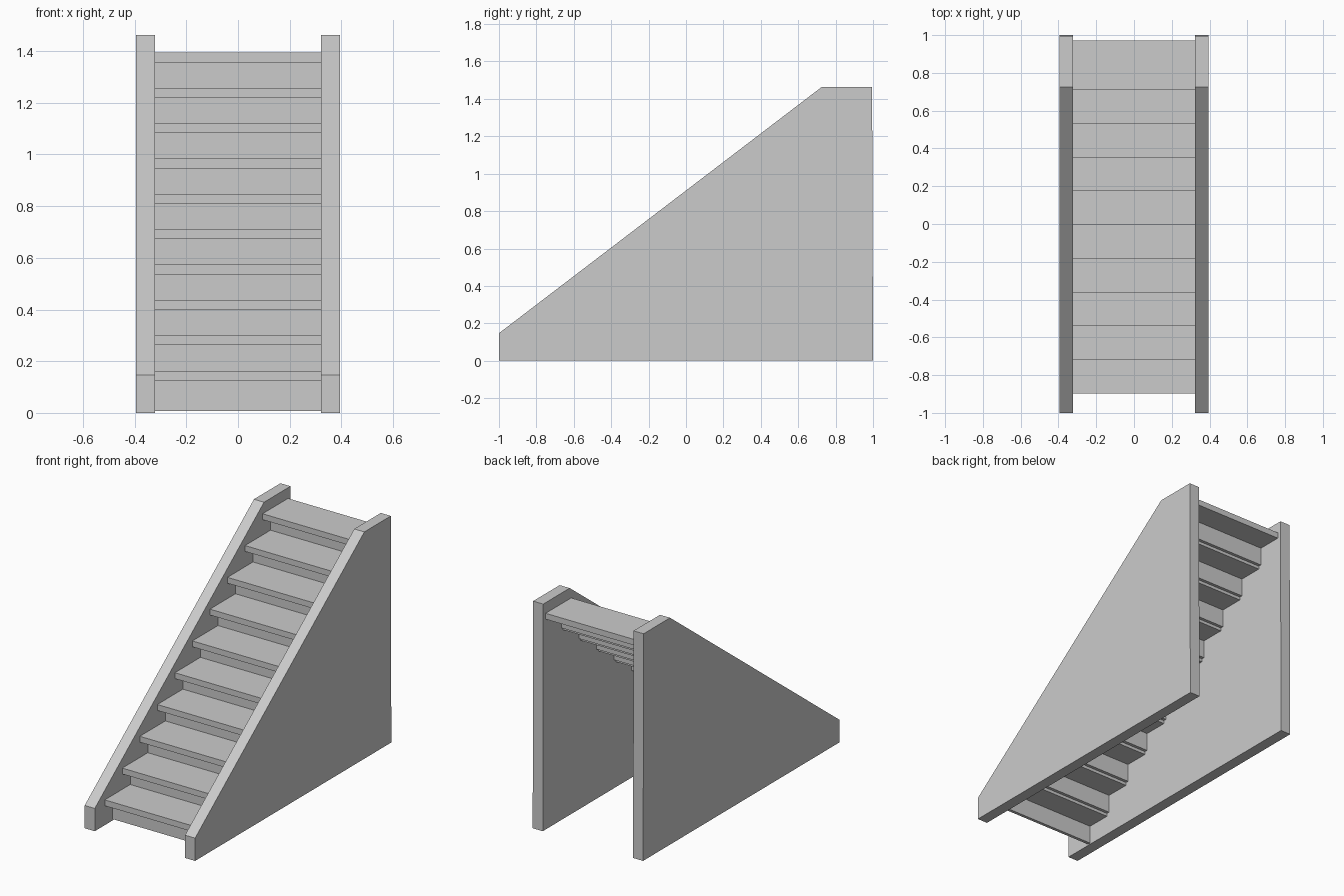
import bpy, bmesh

if "Cube" in bpy.data.objects:
    bpy.data.objects.remove(bpy.data.objects["Cube"])

STEPS = 10
RISE, RUN = 0.1368, 0.1787
HALF_W = 0.385          # treads and risers are housed inside the side panels


def box(name, x0, x1, y0, y1, z0, z1):
    bm = bmesh.new()
    bmesh.ops.create_cube(bm, size=1)
    for v in bm.verts:
        v.co.x = x1 if v.co.x > 0 else x0
        v.co.y = y1 if v.co.y > 0 else y0
        v.co.z = z1 if v.co.z > 0 else z0
    return link(name, bm)


def link(name, bm):
    bmesh.ops.recalc_face_normals(bm, faces=bm.faces)
    me = bpy.data.meshes.new(name)
    bm.to_mesh(me)
    bm.free()
    ob = bpy.data.objects.new(name, me)
    bpy.context.collection.objects.link(ob)
    return ob


def side_panel(name, x0, x1):
    profile = [(-1, 0), (1, 0), (0.995, 1.463), (0.725, 1.463), (-1, 0.147)]
    bm = bmesh.new()
    face = bm.faces.new([bm.verts.new((x0, y, z)) for y, z in profile])
    ext = bmesh.ops.extrude_face_region(bm, geom=[face])
    for g in ext["geom"]:
        if isinstance(g, bmesh.types.BMVert):
            g.co.x = x1
    return link(name, bm)


# Side panels
side_panel("left_side_panel", -0.394, -0.322)
side_panel("right_side_panel", 0.322, 0.394)

# Treads with overhanging nosing, and the set-back risers below them
for i in range(STEPS):
    front = -0.898 + RUN * i
    top = 0.163 + RISE * i
    box(f"tread_{i + 1}", -HALF_W, HALF_W, front, front + 0.26, top - 0.038, top)
    box(f"riser_{i + 1}", -HALF_W, HALF_W, front + 0.081, front + 0.101,
        top - 0.155, top - 0.038)
